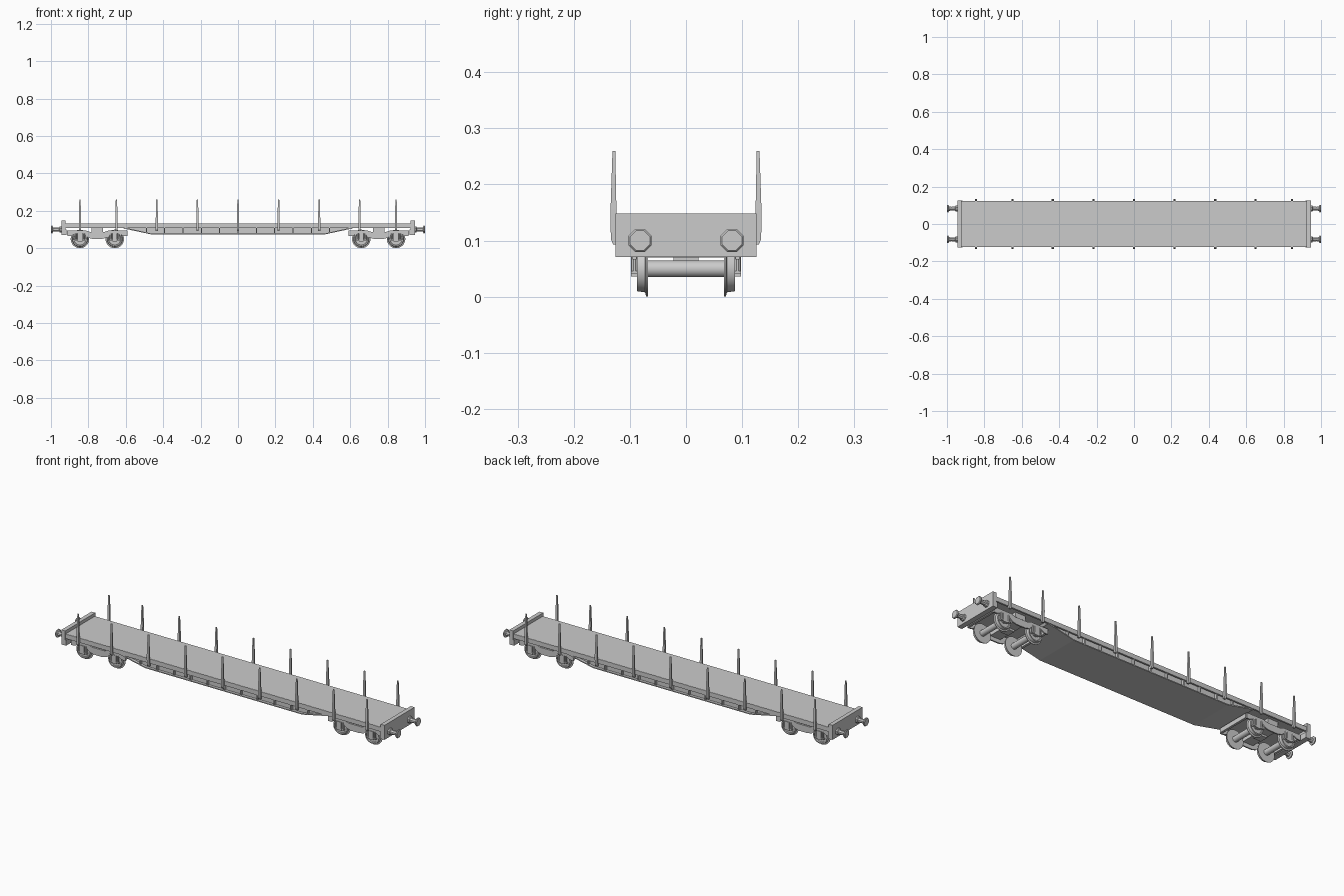
import bpy, bmesh, math
from mathutils import Matrix, Vector

if "Cube" in bpy.data.objects:
    bpy.data.objects.remove(bpy.data.objects["Cube"])


def finish(name, bm, smooth=False):
    bmesh.ops.recalc_face_normals(bm, faces=bm.faces)
    me = bpy.data.meshes.new(name)
    bm.to_mesh(me)
    bm.free()
    ob = bpy.data.objects.new(name, me)
    bpy.context.collection.objects.link(ob)
    if smooth:
        bpy.ops.object.select_all(action='DESELECT')
        ob.select_set(True)
        bpy.context.view_layer.objects.active = ob
        bpy.ops.object.shade_smooth_by_angle(angle=math.radians(35))
    return ob


def box(name, x0, x1, y0, y1, z0, z1):
    bm = bmesh.new()
    size = Matrix.Diagonal((x1 - x0, y1 - y0, z1 - z0, 1))
    mid = Matrix.Translation(((x0 + x1) / 2, (y0 + y1) / 2, (z0 + z1) / 2))
    bmesh.ops.create_cube(bm, size=1, matrix=mid @ size)
    return finish(name, bm)


def prism(name, pts, y0, y1):
    """Extrude an x-z outline along y."""
    bm = bmesh.new()
    f = bm.faces.new([bm.verts.new((x, y0, z)) for x, z in pts])
    r = bmesh.ops.extrude_face_region(bm, geom=[f])
    bmesh.ops.translate(bm, vec=(0, y1 - y0, 0),
                        verts=[v for v in r['geom'] if isinstance(v, bmesh.types.BMVert)])
    return finish(name, bm)


def lathe(name, profile, origin, axis, steps, smooth):
    """Spin (distance along axis, radius) pairs around an axis."""
    bm = bmesh.new()
    rot = Vector((0, 0, 1)).rotation_difference(Vector(axis)).to_matrix()
    rings = []
    for d, r in profile:
        rings.append([bm.verts.new(rot @ Vector((r * math.cos((i + .5) * math.tau / steps),
                                                 r * math.sin((i + .5) * math.tau / steps), d))
                                   + Vector(origin)) for i in range(steps)])
    for a, b in zip(rings, rings[1:]):
        for i in range(steps):
            j = (i + 1) % steps
            bm.faces.new((a[i], a[j], b[j], b[i]))
    bm.faces.new(rings[0])
    bm.faces.new(rings[-1])
    return finish(name, bm, smooth)


# deck with side sills
box("deck", -0.925, 0.925, -0.122, 0.122, 0.115, 0.131)
for s in (-1, 1):
    y = sorted((s * 0.114, s * 0.123))
    box("side_sill", -0.925, 0.925, *y, 0.107, 0.13)

# fishbelly underframe and its ribs
prism("belly", [(-0.62, 0.117), (-0.61, 0.105), (-0.46, 0.073),
                (0.46, 0.073), (0.61, 0.105), (0.62, 0.117)], -0.106, 0.106)
for s in (-1, 1):
    y = sorted((s * 0.104, s * 0.12))
    prism("belly_flange", [(-0.61, 0.105), (-0.46, 0.073), (0.46, 0.073), (0.61, 0.105),
                           (0.60, 0.109), (0.46, 0.078), (-0.46, 0.078), (-0.60, 0.109)], *y)
    for i in range(-5, 6):
        x = i * 0.098
        box("belly_rib", x - 0.003, x + 0.003, *y, 0.076 + (0.007 if abs(i) == 5 else 0), 0.116)

# tapered stakes
for i in (-0.845, -0.65, -0.434, -0.217, 0, 0.217, 0.434, 0.65, 0.845):
    for s in (-1, 1):
        bm = bmesh.new()
        rings = []
        for z, yin, yout, w in ((0.093, 0.122, 0.130, 0.006), (0.103, 0.122, 0.134, 0.006),
                                (0.155, 0.124, 0.1345, 0.006), (0.26, 0.126, 0.131, 0.0035)):
            rings.append([bm.verts.new((i + dx, s * yy, z)) for dx, yy in
                          ((-w, yin), (w, yin), (w, yout), (-w, yout))])
        for a, b in zip(rings, rings[1:]):
            for k in range(4):
                bm.faces.new((a[k], a[(k + 1) % 4], b[(k + 1) % 4], b[k]))
        bm.faces.new(rings[0])
        bm.faces.new(rings[-1])
        finish("stake", bm)

# flanged wheel outline and bogie side frame outline
wheel = [(0.068, 0.016), (0.068, 0.0495), (0.071, 0.0495), (0.073, 0.042), (0.087, 0.040),
         (0.087, 0.034), (0.082, 0.032), (0.082, 0.014), (0.088, 0.012)]
frame = [(-0.160, 0.094), (-0.160, 0.066), (-0.140, 0.066), (-0.115, 0.078), (-0.075, 0.078),
         (-0.050, 0.056), (-0.025, 0.050), (0.025, 0.050), (0.050, 0.056), (0.075, 0.078),
         (0.115, 0.078), (0.140, 0.066), (0.160, 0.066), (0.160, 0.094),
         (0.060, 0.094), (0.035, 0.086), (-0.035, 0.086), (-0.060, 0.094)]

for e in (-1, 1):
    # end plate: upper flap and headstock
    box("end_flap", *sorted((e * 0.923, e * 0.945)), -0.126, 0.126, 0.1, 0.148)
    box("headstock", *sorted((e * 0.918, e * 0.945)), -0.126, 0.126, 0.071, 0.1)
    # eight-sided buffers
    for s in (-1, 1):
        lathe("buffer", [(0.94, 0.018), (0.953, 0.017), (0.956, 0.012), (0.978, 0.011),
                         (0.989, 0.013), (0.992, 0.022), (0.997, 0.022), (1.0, 0.019)],
              (0, s * 0.082, 0.1), (e, 0, 0), 8, False)
    # bogie cross members
    cx = e * 0.752
    box("bogie_bolster", cx - 0.03, cx + 0.03, -0.088, 0.088, 0.07, 0.1)
    box("bogie_pivot", cx - 0.022, cx + 0.022, -0.022, 0.022, 0.06, 0.118)
    for d in (-0.155, 0.155):
        box("bogie_end_beam", cx + d - 0.006, cx + d + 0.006, -0.088, 0.088, 0.071, 0.094)
    for s in (-1, 1):
        prism("bogie_side_frame", [(cx + x, z) for x, z in frame], *sorted((s * 0.088, s * 0.095)))
        box("side_bearer", cx - 0.03, cx + 0.03, *sorted((s * 0.07, s * 0.09)), 0.09, 0.116)
    for d in (-0.093, 0.093):
        lathe("axle", [(-0.09, 0.008), (-0.083, 0.015), (0.083, 0.015), (0.09, 0.008)],
              (cx + d, 0, 0.0495), (0, 1, 0), 24, True)
        for s in (-1, 1):
            lathe("wheel", wheel, (cx + d, 0, 0.0495), (0, s, 0), 32, True)
            # axle box with a spring on each side
            y = sorted((s * 0.086, s * 0.098))
            box("axle_box", cx + d - 0.013, cx + d + 0.013, *y, 0.036, 0.08)
            for k in (-0.021, 0.021):
                lathe("axle_spring", [(0.046, 0.006), (0.08, 0.006)],
                      (cx + d + k, s * 0.092, 0), (0, 0, 1), 10, True)
            box("spring_seat", cx + d - 0.028, cx + d + 0.028, *y, 0.04, 0.046)
